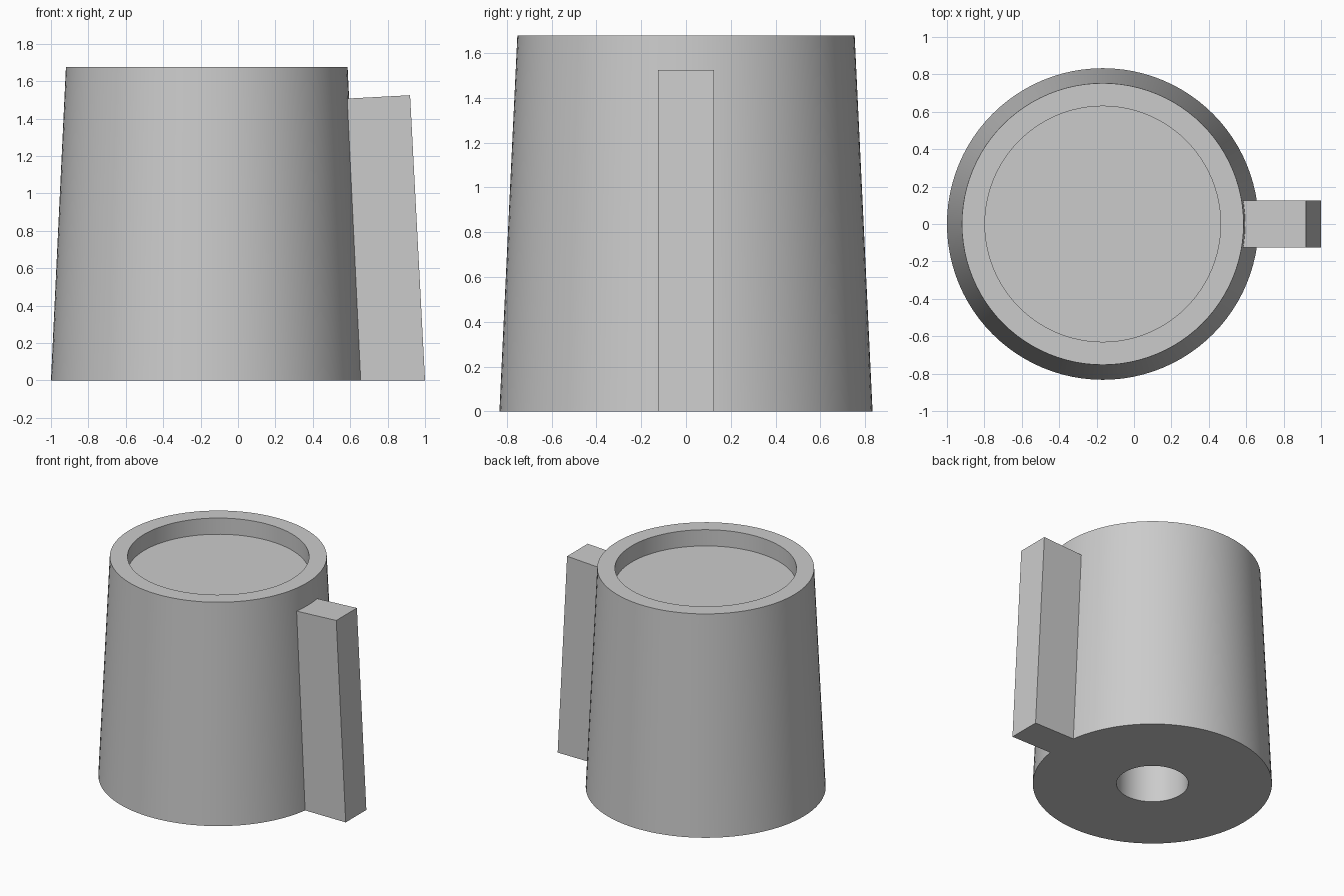
import bpy, bmesh, math
from mathutils import Vector

cube = bpy.data.objects.get("Cube")
if cube:
    bpy.data.objects.remove(cube, do_unlink=True)

# Single grey material
grey = bpy.data.materials.new("plain_grey")
grey.use_nodes = True
colour = (0.6, 0.6, 0.6, 1)
grey.diffuse_color = colour
grey.node_tree.nodes["Principled BSDF"].inputs["Base Color"].default_value = colour

AXIS_X = -0.167
SEGMENTS = 96


def finish(name, bm, smooth=False):
    bmesh.ops.remove_doubles(bm, verts=bm.verts[:], dist=0.0001)
    bmesh.ops.recalc_face_normals(bm, faces=bm.faces[:])
    mesh = bpy.data.meshes.new(name)
    bm.to_mesh(mesh)
    bm.free()
    mesh.materials.append(grey)
    obj = bpy.data.objects.new(name, mesh)
    bpy.context.collection.objects.link(obj)
    if smooth:
        bpy.ops.object.select_all(action='DESELECT')
        obj.select_set(True)
        bpy.context.view_layer.objects.active = obj
        bpy.ops.object.shade_smooth_by_angle(angle=math.radians(30))
    return obj


# Tapered body: shaft hole, base, wall, rim and recessed top in one profile
profile = [(0, 1.25), (0.25, 1.25), (0.25, 0), (0.833, 0),
           (0.753, 1.677), (0.63, 1.677), (0.63, 1.553), (0, 1.553)]
bm = bmesh.new()
verts = [bm.verts.new((r, 0, z)) for r, z in profile]
edges = [bm.edges.new(pair) for pair in zip(verts, verts[1:])]
bmesh.ops.spin(bm, geom=verts + edges, cent=(0, 0, 0), axis=(0, 0, 1),
               angle=math.tau, steps=SEGMENTS, use_merge=True)
body = finish("tapered_body", bm, smooth=True)
body.location.x = AXIS_X

# Side fin: leaning outline extruded across its width
outline = [(0.656, 0), (1.0, 0), (0.92, 1.525), (0.584, 1.507)]
bm = bmesh.new()
side = bm.faces.new([bm.verts.new((x, -0.125, z)) for x, z in outline])
extruded = bmesh.ops.extrude_face_region(bm, geom=[side], use_keep_orig=True)
moved = [g for g in extruded["geom"] if isinstance(g, bmesh.types.BMVert)]
bmesh.ops.translate(bm, verts=moved, vec=Vector((0, 0.25, 0)))
finish("side_fin", bm)
